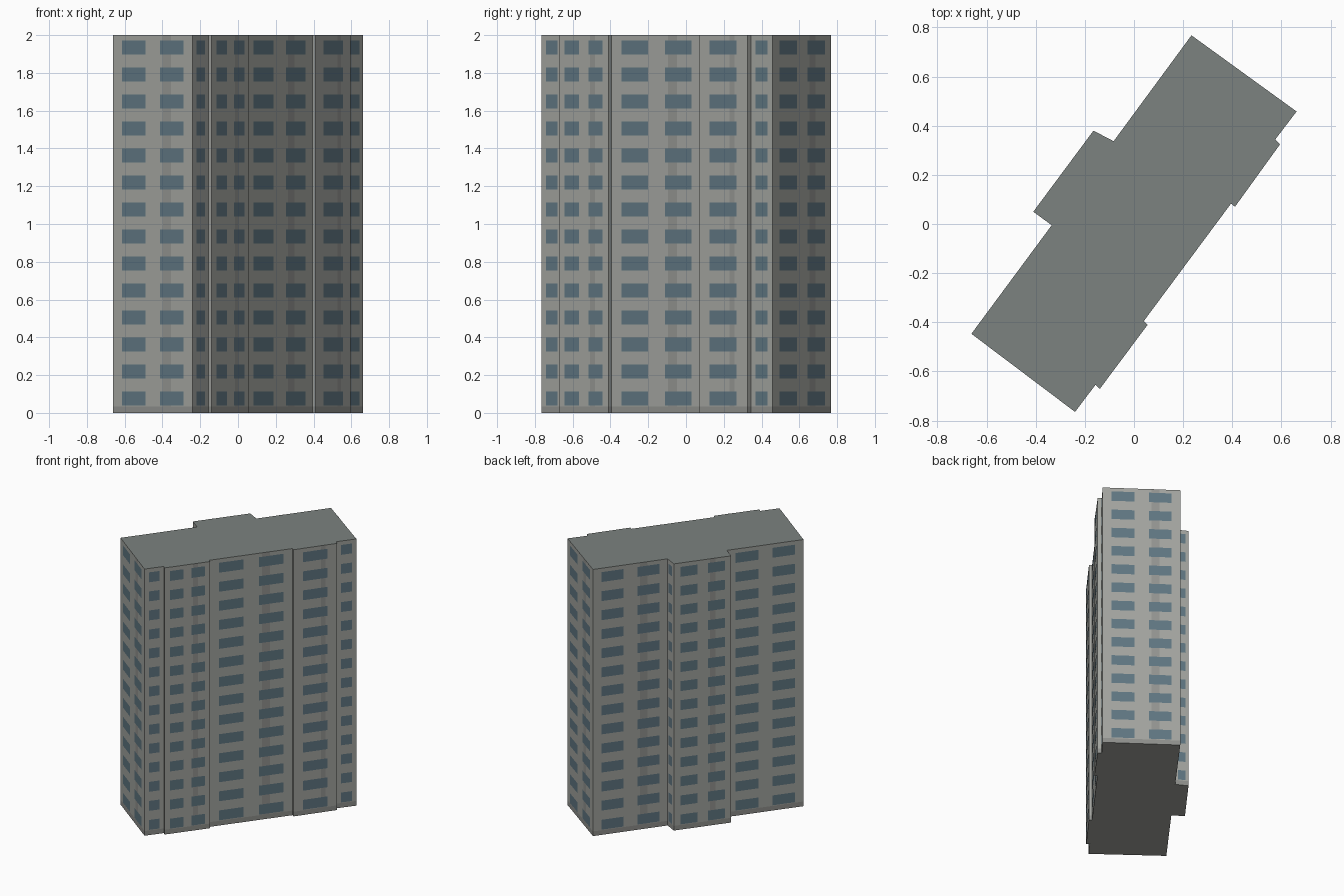
import bpy, bmesh
from mathutils import Vector

if "Cube" in bpy.data.objects:
    bpy.data.objects.remove(bpy.data.objects["Cube"])

HEIGHT, FLOORS, PLINTH = 2.0, 14, 0.035

# Footprint corners, counter-clockwise; third value = window columns on the
# wall that starts here, fourth = whether it has a weathered vertical streak
FOOTPRINT = [
    (-0.662, -0.447, 2, 1), (-0.24, -0.765, 1, 0), (-0.157, -0.655, 0, 0),
    (-0.139, -0.671, 2, 1), (0.055, -0.411, 0, 0), (0.04, -0.395, 2, 1),
    (0.395, 0.083, 0, 0), (0.411, 0.07, 1, 1), (0.595, 0.325, 0, 0),
    (0.575, 0.344, 1, 0), (0.662, 0.458, 2, 1), (0.234, 0.768, 2, 1),
    (-0.083, 0.337, 1, 0), (-0.165, 0.38, 2, 1), (-0.41, 0.05, 1, 0),
    (-0.335, -0.005, 2, 0),
]
SPANS = {0: [], 1: [(0.22, 0.78)], 2: [(0.115, 0.41), (0.595, 0.89)]}


def material(name, r, g, b):
    m = bpy.data.materials.new(name)
    m.diffuse_color = (r, g, b, 1)
    m.use_nodes = True
    m.node_tree.nodes["Principled BSDF"].inputs["Base Color"].default_value = m.diffuse_color
    return m


def make_object(name, bm, *mats):
    mesh = bpy.data.meshes.new(name)
    bm.to_mesh(mesh)
    bm.free()
    for m in mats:
        mesh.materials.append(m)
    obj = bpy.data.objects.new(name, mesh)
    bpy.context.collection.objects.link(obj)
    return obj


def panel(bm, a, b, span, z0, z1, offset):
    """Flat quad laid just outside the wall running from a to b."""
    d = b - a
    n = Vector((d.y, -d.x, 0)).normalized() * offset
    p, q = a + d * span[0] + n, a + d * span[1] + n
    up0, up1 = Vector((0, 0, z0)), Vector((0, 0, z1))
    bm.faces.new([bm.verts.new(v) for v in (p + up0, q + up0, q + up1, p + up1)])


wall_mat = material("concrete", 0.36, 0.37, 0.345)
roof_mat = material("roofing", 0.20, 0.225, 0.215)
plinth_mat = material("plinth", 0.27, 0.275, 0.26)
streak_mat = material("weathering", 0.29, 0.295, 0.28)
glass_mat = material("glass", 0.115, 0.18, 0.22)

# Tower body: rings at ground, plinth top and roof line
bm = bmesh.new()
rings = [[bm.verts.new((c[0], c[1], z)) for c in FOOTPRINT]
         for z in (0, PLINTH, HEIGHT)]
count = len(FOOTPRINT)
for level in range(2):
    low, high = rings[level], rings[level + 1]
    for i in range(count):
        j = (i + 1) % count
        f = bm.faces.new((low[i], low[j], high[j], high[i]))
        f.material_index = 2 if level == 0 else 0
bm.faces.new(rings[2]).material_index = 1
bm.faces.new(rings[0][::-1])
make_object("tower_body", bm, wall_mat, roof_mat, plinth_mat)

# Windows on every floor and streaks on the long walls
windows, streaks = bmesh.new(), bmesh.new()
for i, (x, y, columns, streak) in enumerate(FOOTPRINT):
    a = Vector((x, y, 0))
    b = Vector((*FOOTPRINT[(i + 1) % count][:2], 0))
    if streak:
        panel(streaks, a, b, (0.63, 0.73), PLINTH, HEIGHT, 0.001)
    for span in SPANS[columns]:
        for floor in range(FLOORS):
            z = (floor + 0.54) * HEIGHT / FLOORS
            panel(windows, a, b, span, z - 0.037, z + 0.037, 0.002)
make_object("windows", windows, glass_mat)
make_object("wall_streaks", streaks, streak_mat)
